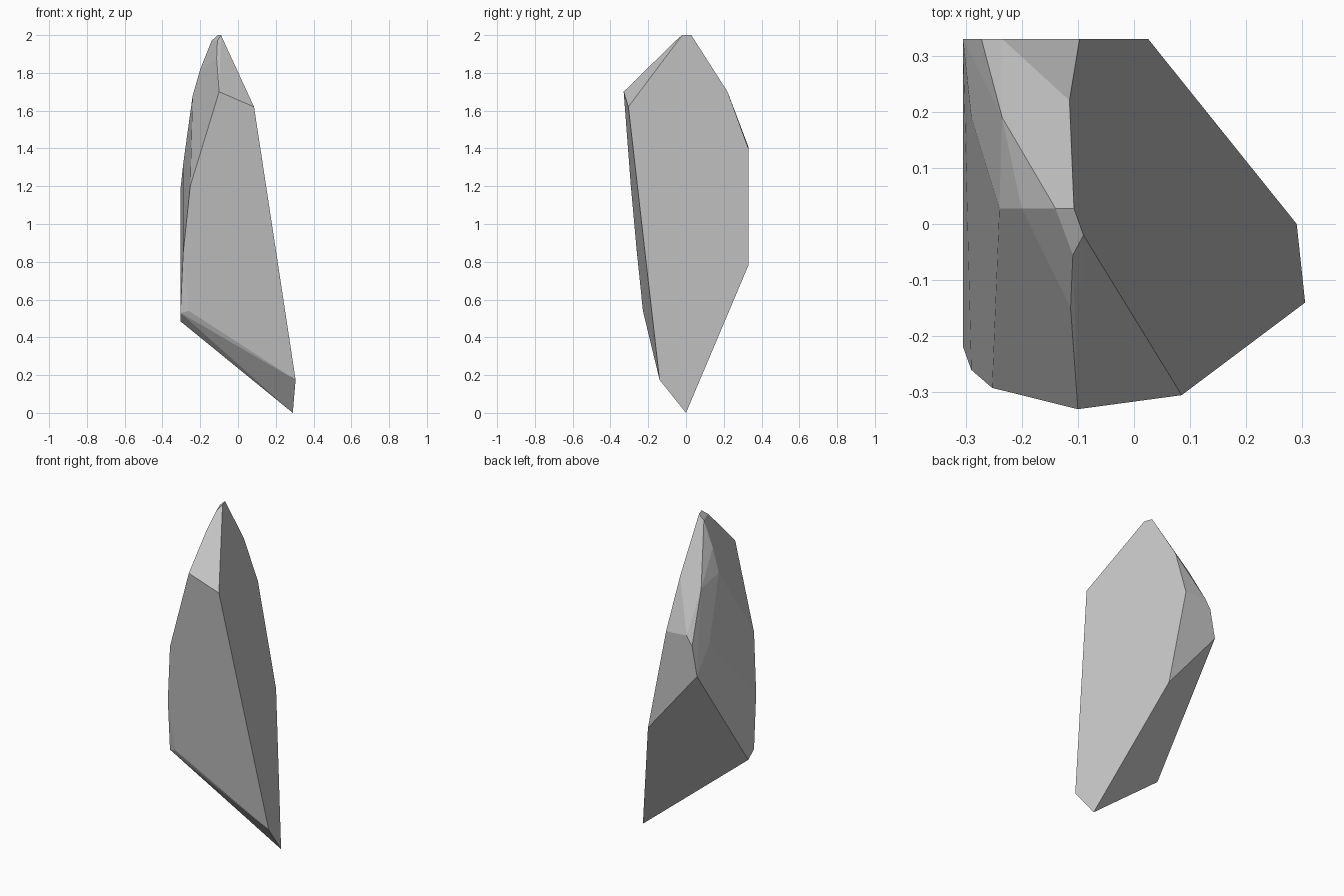
import bpy
import bmesh
import math

# Corner points of the faceted stone shard; the convex hull makes its flat faces
corners = [
    # bottom tip and lower edge
    (0.29, 0.0, 0.0), (0.305, -0.14, 0.175), (-0.26, -0.228, 0.54),
    (-0.305, -0.218, 0.53), (-0.305, -0.163, 0.485),
    # front shoulder
    (0.085, -0.305, 1.62), (-0.10, -0.33, 1.70), (-0.253, -0.292, 1.20),
    (-0.29, -0.26, 0.85),
    # peak and ridge running to the left
    (-0.09, -0.02, 2.0), (-0.107, 0.028, 2.0), (-0.14, 0.028, 1.97),
    (-0.20, 0.028, 1.82), (-0.24, 0.028, 1.68),
    (-0.109, -0.055, 1.97), (-0.113, -0.15, 1.875),
    # back slope
    (-0.115, 0.22, 1.70), (-0.235, 0.19, 1.64), (-0.29, 0.19, 1.32),
    # flat back face
    (0.025, 0.33, 0.78), (-0.305, 0.33, 1.18), (-0.272, 0.33, 1.355),
    (-0.235, 0.33, 1.41), (-0.097, 0.33, 1.40),
]

bm = bmesh.new()
for c in corners:
    bm.verts.new(c)
hull = bmesh.ops.convex_hull(bm, input=bm.verts[:])
loose = [v for v in bm.verts if not v.link_faces]
bmesh.ops.delete(bm, geom=loose, context='VERTS')

# Merge nearly coplanar triangles into broad facets
bmesh.ops.dissolve_limit(bm, angle_limit=math.radians(2.5),
                         verts=bm.verts[:], edges=bm.edges[:])
bmesh.ops.recalc_face_normals(bm, faces=bm.faces[:])

mesh = bpy.data.meshes.new("stone_shard")
bm.to_mesh(mesh)
bm.free()

# Plain grey stone
grey = bpy.data.materials.new("stone grey")
grey.diffuse_color = (0.56, 0.56, 0.56, 1.0)
mesh.materials.append(grey)

shard = bpy.data.objects.new("stone_shard", mesh)
bpy.context.collection.objects.link(shard)
